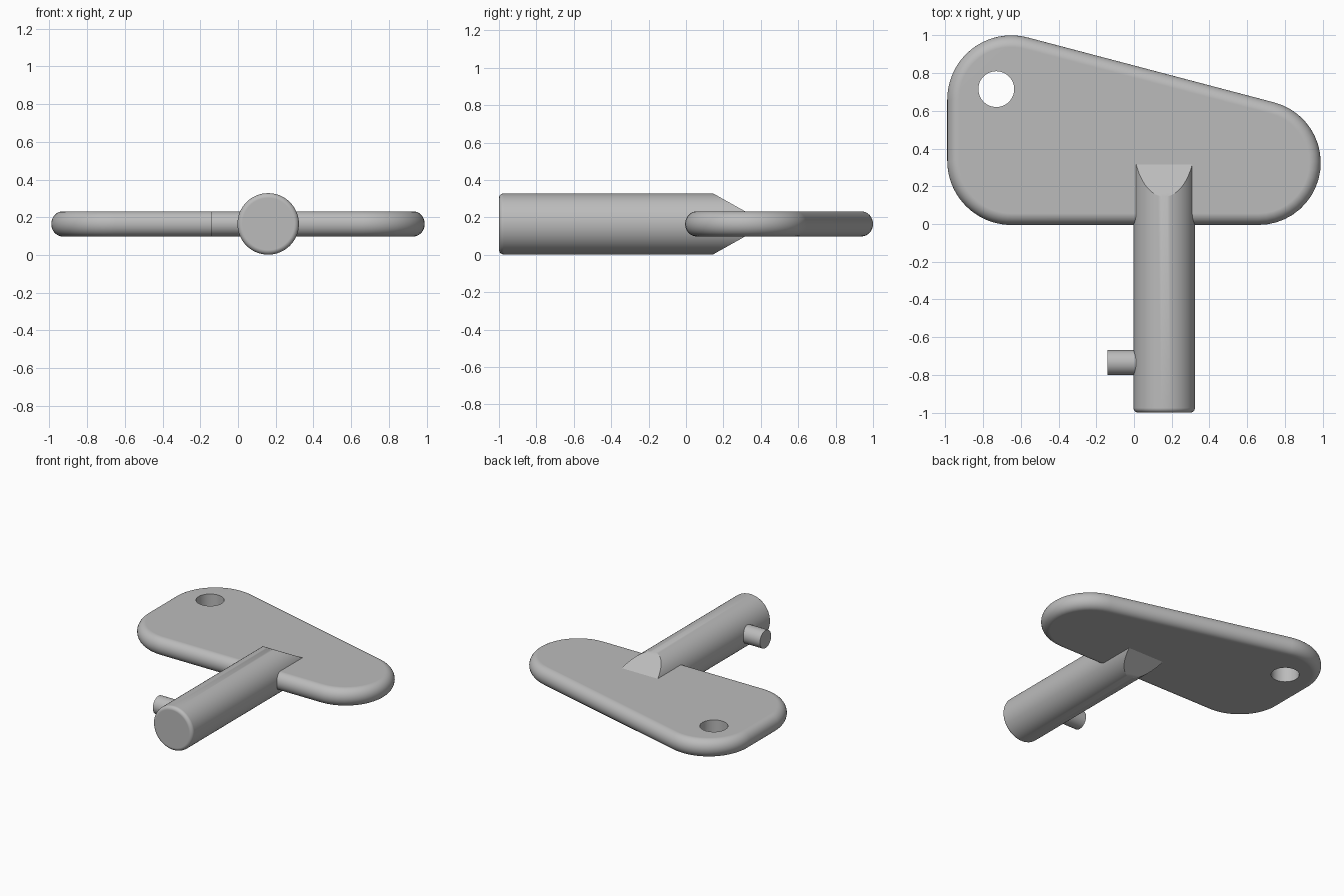
import bpy, bmesh
from math import sin, cos, pi, atan2
from mathutils import Vector, Matrix

default = bpy.data.objects.get("Cube")
if default:
    bpy.data.objects.remove(default, do_unlink=True)

metal = bpy.data.materials.new("grey metal")
metal.use_nodes = True
GREY = (0.5, 0.5, 0.5, 1)
metal.diffuse_color = GREY
metal.node_tree.nodes["Principled BSDF"].inputs["Base Color"].default_value = GREY

MID = 0.165           # height of the common centre plane
SHAFT_X = 0.16
SHAFT_R = 0.163


def finish(bm, name):
    bmesh.ops.recalc_face_normals(bm, faces=bm.faces)
    mesh = bpy.data.meshes.new(name)
    bm.to_mesh(mesh)
    bm.free()
    mesh.materials.append(metal)
    ob = bpy.data.objects.new(name, mesh)
    bpy.context.collection.objects.link(ob)
    return ob


def smooth(ob):
    bpy.ops.object.select_all(action="DESELECT")
    ob.select_set(True)
    bpy.context.view_layer.objects.active = ob
    for mod in list(ob.modifiers):
        bpy.ops.object.modifier_apply(modifier=mod.name)
    bpy.ops.object.shade_smooth_by_angle()
    ob.modifiers.new("even shading", "WEIGHTED_NORMAL").keep_sharp = True


def loft(rings):
    """Skin a stack of equal-length rings and cap both ends."""
    bm = bmesh.new()
    loops = [[bm.verts.new(p) for p in ring] for ring in rings]
    n = len(loops[0])
    for a, b in zip(loops, loops[1:]):
        for i in range(n):
            j = (i + 1) % n
            bm.faces.new((a[i], a[j], b[j], b[i]))
    bm.faces.new(loops[0])
    bm.faces.new(loops[-1])
    return bm


def cylinder(name, radius, depth, matrix):
    bm = bmesh.new()
    bmesh.ops.create_cone(bm, cap_ends=True, segments=48, radius1=radius,
                          radius2=radius, depth=depth, matrix=matrix)
    return finish(bm, name)


# Handle plate: three rounded corners joined by tangents, with a rounded rim
slant = atan2(1.31, 0.335)
corners = [(-0.65, 0.335, 0.34, pi, 1.5 * pi),
           (0.66, 0.325, 0.33, 1.5 * pi, 2 * pi + slant),
           (-0.65, 0.66, 0.34, slant, pi)]


def outline(inset, z):
    steps = 20
    ring = []
    for x, y, r, start, end in corners:
        for i in range(steps + 1):
            a = start + (end - start) * i / steps
            ring.append((x + (r - inset) * cos(a), y + (r - inset) * sin(a), z))
    return ring


half, rim = 0.067, 0.062
profile = [pi / 2 * (i / 8 - 1) for i in range(17)]
plate = finish(loft([outline(rim * (1 - cos(a)), MID + half * sin(a))
                     for a in profile]), "handle_plate")

# Keyring hole
cutter = cylinder("hole_cutter", 0.095, 1,
                  Matrix.Translation((-0.73, 0.715, MID)))
cutter.hide_render = True
cut = plate.modifiers.new("keyring hole", "BOOLEAN")
cut.operation = "DIFFERENCE"
cut.solver = "EXACT"
cut.object = cutter
smooth(plate)
bpy.data.objects.remove(cutter, do_unlink=True)

# Shaft: round bar with a softened front end
edge = 0.025
stations = [(-1 + edge * (1 - sin(a)), SHAFT_R - edge * (1 - cos(a)))
            for a in [pi / 2 * (1 - i / 6) for i in range(7)]]
stations.append((0.32, SHAFT_R))
bm = loft([[(SHAFT_X + r * cos(2 * pi * i / 64), y, MID + r * sin(2 * pi * i / 64))
            for i in range(64)] for y, r in stations])

# Wedge faces that taper the shaft into the plate, above and below
for side in (1, -1):
    res = bmesh.ops.bisect_plane(
        bm, geom=bm.verts[:] + bm.edges[:] + bm.faces[:], dist=1e-5,
        plane_co=Vector((0, 0.145, MID + side * SHAFT_R)),
        plane_no=Vector((0, 0.098, side * 0.175)), clear_outer=True)
    rim_edges = [e for e in bm.edges if e.is_boundary]
    bmesh.ops.holes_fill(bm, edges=rim_edges, sides=0)
smooth(finish(bm, "shaft"))

# Side pin near the front of the shaft
smooth(cylinder("side_pin", 0.066, 0.24,
                Matrix.Translation((-0.02, -0.735, MID)) @ Matrix.Rotation(pi / 2, 4, "Y")))
